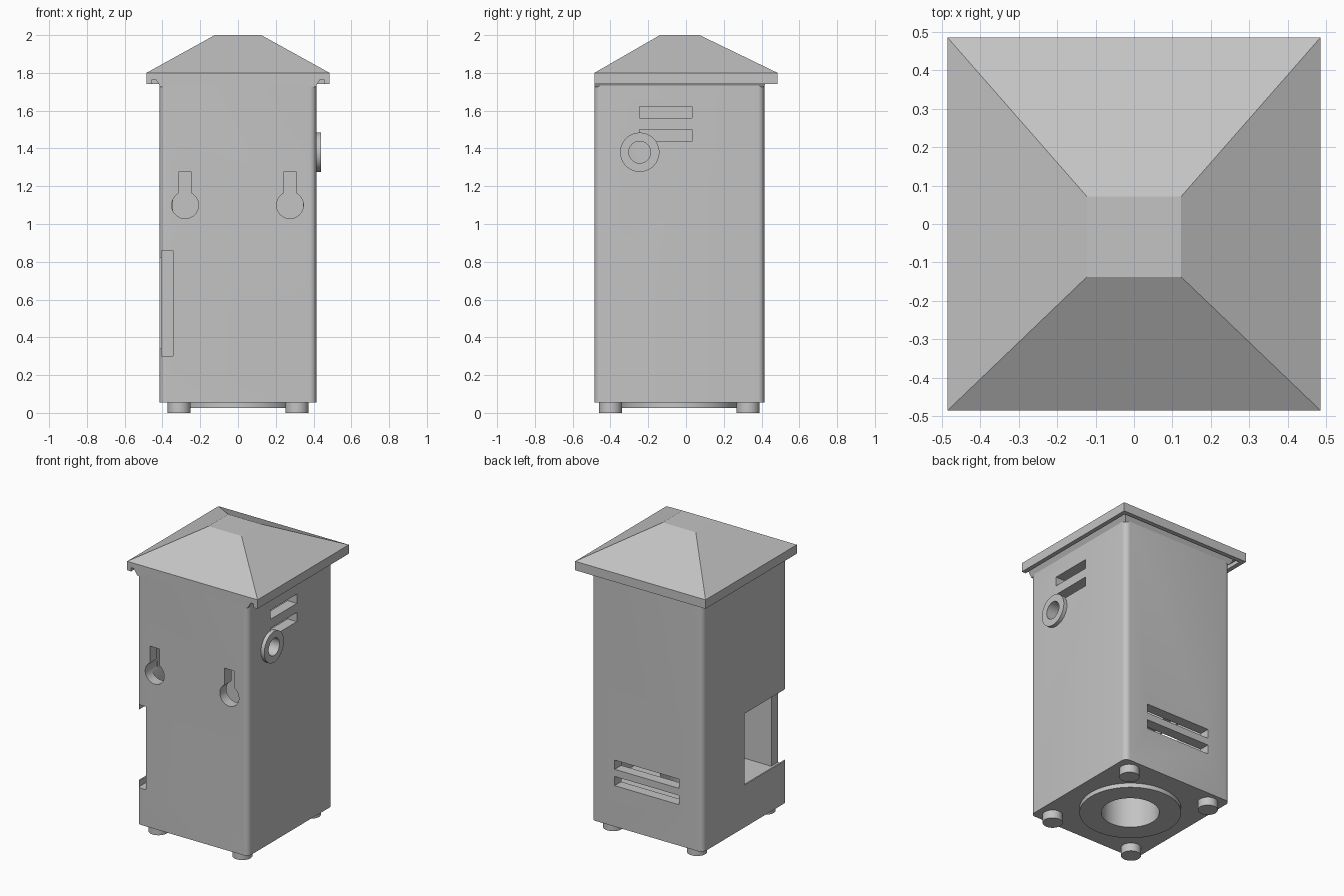
import bpy, bmesh, math
from mathutils import Matrix, Vector

old = bpy.data.objects.get("Cube")
if old:
    bpy.data.objects.remove(old, do_unlink=True)

grey = bpy.data.materials.new("plain_grey")
grey.use_nodes = True
COLOUR = (0.55, 0.55, 0.55, 1)
grey.diffuse_color = COLOUR
for node in grey.node_tree.nodes:
    if node.type == 'BSDF_PRINCIPLED':
        node.inputs["Base Color"].default_value = COLOUR


def make(name, bm):
    bmesh.ops.recalc_face_normals(bm, faces=bm.faces)
    mesh = bpy.data.meshes.new(name)
    bm.to_mesh(mesh)
    bm.free()
    obj = bpy.data.objects.new(name, mesh)
    bpy.context.collection.objects.link(obj)
    mesh.materials.append(grey)
    return obj


def box(name, x, y, z, radius=0):
    """Box from ranges, with optional rounded vertical edges."""
    bm = bmesh.new()
    bmesh.ops.create_cube(bm, size=1)
    for v in bm.verts:
        v.co = [r[0] if c < 0 else r[1] for c, r in zip(v.co, (x, y, z))]
    if radius:
        upright = [e for e in bm.edges
                   if abs(e.verts[0].co.z - e.verts[1].co.z) > 0.01]
        bmesh.ops.bevel(bm, geom=upright, offset=radius, segments=6,
                        profile=0.5, affect='EDGES')
    return make(name, bm)


def cylinder(name, centre, radius, depth, axis='Z'):
    bm = bmesh.new()
    turn = {'X': Matrix.Rotation(math.pi / 2, 4, 'Y'),
            'Y': Matrix.Rotation(math.pi / 2, 4, 'X'),
            'Z': Matrix.Identity(4)}[axis]
    bmesh.ops.create_cone(bm, cap_ends=True, segments=64, radius1=radius,
                          radius2=radius, depth=depth,
                          matrix=Matrix.Translation(centre) @ turn)
    return make(name, bm)


def stacked(name, levels):
    """Solid through rectangles given as (x0, x1, y0, y1, z)."""
    bm = bmesh.new()
    rings = [[bm.verts.new(p) for p in
              ((a, c, z), (b, c, z), (b, d, z), (a, d, z))]
             for a, b, c, d, z in levels]
    bm.faces.new(rings[0])
    bm.faces.new(rings[-1])
    for low, high in zip(rings, rings[1:]):
        for i in range(4):
            j = (i + 1) % 4
            bm.faces.new((low[i], low[j], high[j], high[i]))
    return make(name, bm)


def cut(target, cutters):
    bpy.context.view_layer.objects.active = target
    for cutter in cutters:
        cutter.hide_render = True
        mod = target.modifiers.new("cut", 'BOOLEAN')
        mod.operation = 'DIFFERENCE'
        mod.solver = 'EXACT'
        mod.object = cutter
        bpy.ops.object.modifier_apply(modifier=mod.name)
    for cutter in cutters:
        bpy.data.objects.remove(cutter, do_unlink=True)


W, FRONT, BACK = 0.415, -0.485, 0.415
MID_Y = -0.035

# Hollow body with a thick base
body = box("body", (-W, W), (FRONT, BACK), (0.055, 1.735), 0.035)
cutters = [
    box("cavity", (-0.345, 0.345), (-0.415, 0.345), (0.30, 1.80)),
    cylinder("base_bore", (0, MID_Y, 0.2), 0.177, 0.5),
    cylinder("side_bore", (0.4, -0.245, 1.38), 0.058, 0.2, 'X'),
    # side window with a deeper pane slot behind its rim
    box("pane_slot", (-0.405, -0.345), (-0.6, 0.0), (0.301, 0.86)),
    box("window", (-0.5, -0.35), (-0.6, -0.03), (0.34, 0.82)),
]
# Side and back vents
for z in (1.437, 1.56):
    cutters.append(box("side_vent", (0.3, 0.5), (-0.245, 0.033), (z, z + 0.062)))
for z in (0.33, 0.44):
    cutters.append(box("back_vent", (-0.24, 0.24), (0.3, 0.5), (z, z + 0.062)))
# Keyhole hangers
for x in (-0.28, 0.275):
    cutters.append(cylinder("keyhole_round", (x, -0.46, 1.10), 0.071, 0.2, 'Y'))
    cutters.append(box("keyhole_slot", (x - 0.034, x + 0.034),
                       (-0.56, -0.36), (1.10, 1.275)))
cut(body, cutters)

# Sliding rail that flares out under the roof
rail = stacked("roof_rail", [(-0.41, 0.41, FRONT, 0.41, 1.725),
                             (-0.435, 0.435, FRONT, 0.435, 1.765)])

# Hipped roof with a grooved underside
roof = stacked("roof", [(-0.485, 0.485, -0.485, 0.485, 1.74),
                        (-0.485, 0.485, -0.485, 0.485, 1.80),
                        (-0.123, 0.123, -0.138, 0.072, 2.0)])
cut(roof, [stacked("rail_groove", [(-0.455, 0.455, -0.6, 0.455, 1.70),
                                   (-0.455, 0.455, -0.6, 0.455, 1.765)])])

# Round collar on the side and base
side_collar = cylinder("side_collar", (0.425, -0.245, 1.38), 0.104, 0.03, 'X')
cut(side_collar, [cylinder("collar_bore", (0.42, -0.245, 1.38), 0.058, 0.2, 'X')])
base_collar = cylinder("base_collar", (0, MID_Y, 0.041), 0.31, 0.03)
cut(base_collar, [cylinder("base_collar_bore", (0, MID_Y, 0.05), 0.177, 0.3)])

# Feet
feet = []
for side, x in (("right", -0.312), ("left", 0.312)):
    for end, y in (("front", -0.40), ("back", 0.328)):
        feet.append(cylinder(f"{end}_{side}_foot", (x, y, 0.029), 0.061, 0.058))

# Smooth the curved walls, keep edges crisp
bpy.ops.object.select_all(action='DESELECT')
for obj in [body, side_collar, base_collar] + feet:
    obj.select_set(True)
bpy.context.view_layer.objects.active = body
bpy.ops.object.shade_smooth_by_angle(angle=math.radians(30))
